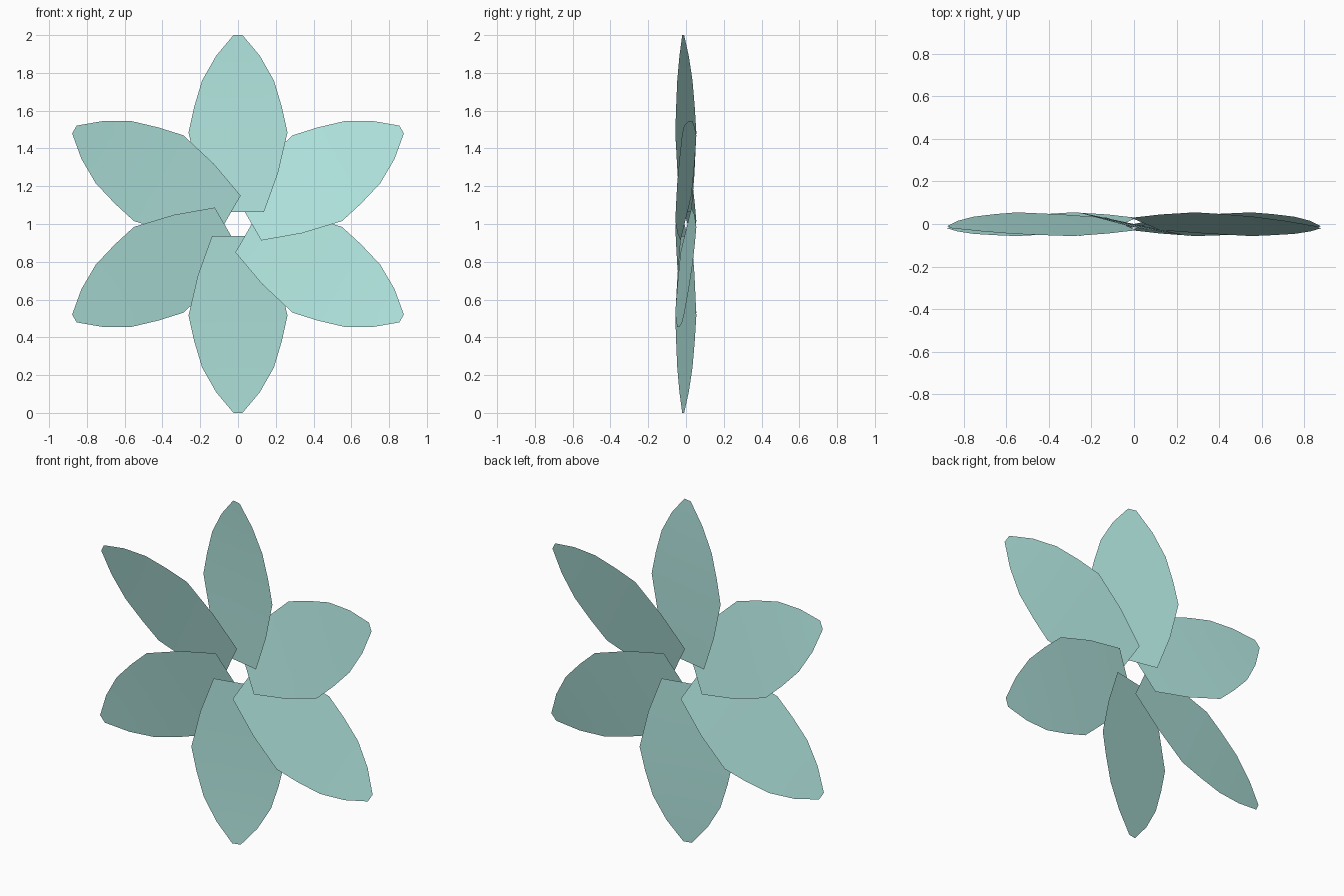
import bpy, bmesh, math
from mathutils import Matrix, Vector

if "Cube" in bpy.data.objects:
    bpy.data.objects.remove(bpy.data.objects["Cube"])

# (radius, half width, forward bend) along one petal
PROFILE = [(0.063, 0.137, 0.0), (0.27, 0.212, 0.0), (0.485, 0.262, -0.001),
           (0.62, 0.232, -0.003), (0.76, 0.190, -0.006), (0.89, 0.116, -0.010),
           (1.0, 0.024, -0.015)]
PITCH = math.tan(math.radians(12))   # each blade leans like a pinwheel
COLS = (-1, -0.5, 0, 0.5, 1)

mat = bpy.data.materials.new("teal")
mat.diffuse_color = (0.45, 0.80, 0.75, 1)
mat.use_nodes = True
mat.node_tree.nodes["Principled BSDF"].inputs["Base Color"].default_value = mat.diffuse_color


def petal(name, angle):
    bm = bmesh.new()
    turn = Matrix.Rotation(angle, 4, 'Y')
    rows = []
    for r, w, bend in PROFILE:
        rows.append([bm.verts.new(turn @ Vector((c * w, bend - c * w * PITCH, 1 * r)) + Vector((0, 0, 1)))
                     for c in COLS])
    for a, b in zip(rows, rows[1:]):
        for i in range(len(COLS) - 1):
            bm.faces.new((a[i], a[i + 1], b[i + 1], b[i])).smooth = True
    me = bpy.data.meshes.new(name)
    bm.to_mesh(me)
    bm.free()
    me.materials.append(mat)
    ob = bpy.data.objects.new(name, me)
    bpy.context.collection.objects.link(ob)


# Six overlapping petals around the centre
for k in range(6):
    petal(f"petal_{k + 1}", k * math.pi / 3)
